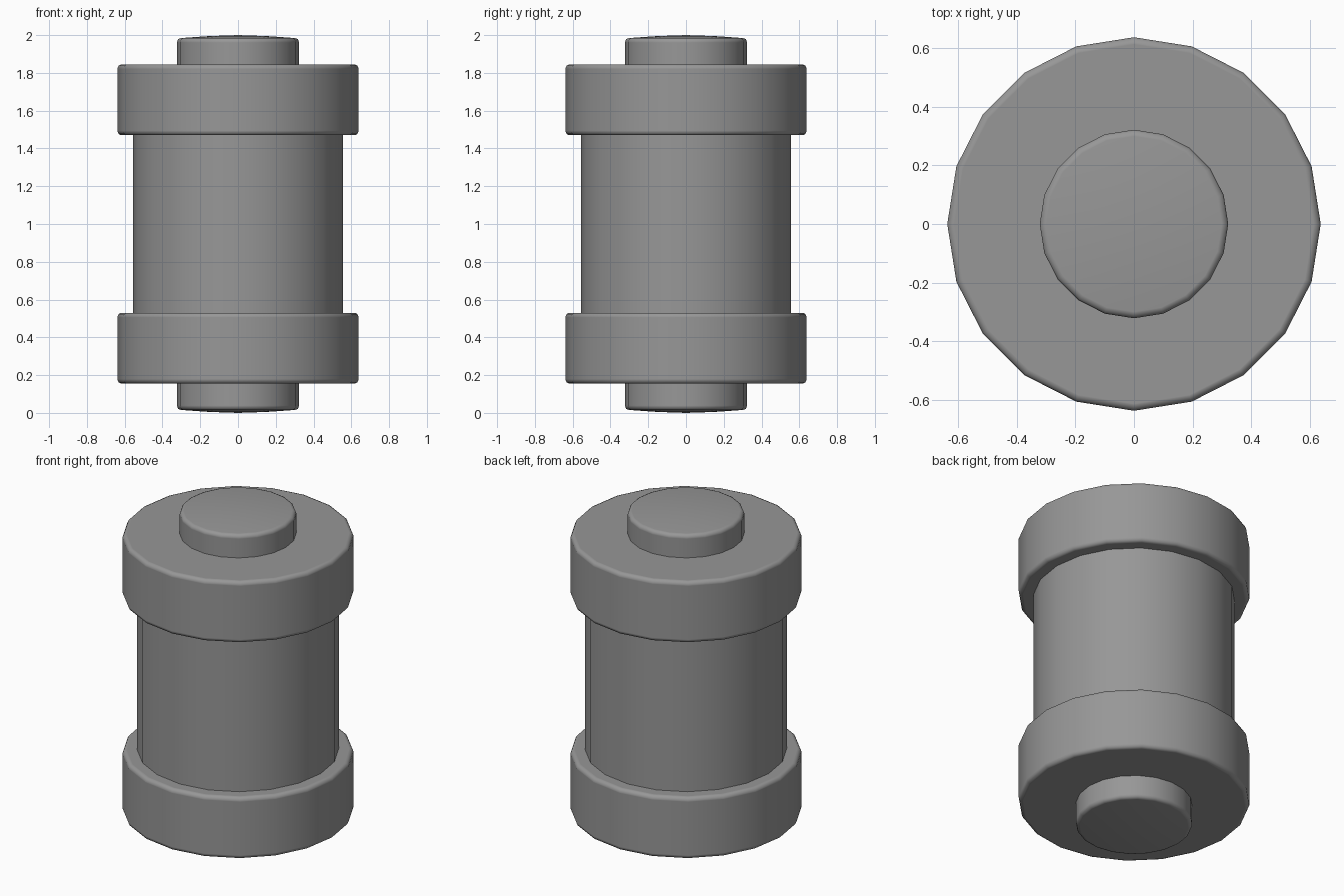
import bpy, bmesh
from math import cos, sin, radians, tau

if "Cube" in bpy.data.objects:
    bpy.data.objects.remove(bpy.data.objects["Cube"])

SIDES = 20
grey = bpy.data.materials.new("dark_grey")
grey.diffuse_color = (0.31, 0.31, 0.31, 1)
grey.use_nodes = True
grey.node_tree.nodes["Principled BSDF"].inputs["Base Color"].default_value = grey.diffuse_color


def lathe(name, profile):
    """Spin (radius, z) points around the z axis."""
    bm = bmesh.new()
    rings = []
    for r, z in profile:
        if r == 0:
            rings.append([bm.verts.new((0, 0, z))] * SIDES)
        else:
            rings.append([bm.verts.new((r * cos(tau * i / SIDES), r * sin(tau * i / SIDES), z))
                          for i in range(SIDES)])
    for low, high in zip(rings, rings[1:]):
        for i in range(SIDES):
            j = (i + 1) % SIDES
            corners = dict.fromkeys((low[i], low[j], high[j], high[i]))
            bm.faces.new(list(corners))
    # Profiles run bottom to top, so the winding already faces outward
    mesh = bpy.data.meshes.new(name)
    bm.to_mesh(mesh)
    bm.free()
    mesh.materials.append(grey)
    obj = bpy.data.objects.new(name, mesh)
    bpy.context.collection.objects.link(obj)
    bpy.ops.object.select_all(action='DESELECT')
    obj.select_set(True)
    bpy.context.view_layer.objects.active = obj
    bpy.ops.object.shade_smooth_by_angle(angle=radians(50))
    return obj


BODY, COLLAR, KNOB = 0.557, 0.638, 0.322

# Central barrel
lathe("barrel", [(BODY, 0.53), (BODY, 1.47)])


# Wide collars with rounded rims; extra loops keep the flats flat
def collar(name, z0, z1, r0, r1):
    b = 0.02
    rim = [(b * 1.2, 0), (b, 0), (b * 0.3, b * 0.3), (0, b), (0, b * 1.2)]
    lathe(name, [(r0, z0)] + [(COLLAR - dr, z0 + dz) for dr, dz in rim]
          + [(COLLAR - dr, z1 - dz) for dr, dz in reversed(rim)] + [(r1, z1)])


collar("lower_collar", 0.155, 0.53, KNOB, BODY)
collar("upper_collar", 1.47, 1.845, BODY, KNOB)

# Slightly domed end knobs
knob = [(KNOB, 0.155), (KNOB, 0.039), (KNOB, 0.035), (KNOB - 0.005, 0.022),
        (KNOB - 0.018, 0.016), (KNOB - 0.022, 0.0155), (0.15, 0.005), (0, 0)]
lathe("lower_knob", knob[::-1])
lathe("upper_knob", [(r, 2 - z) for r, z in knob])
